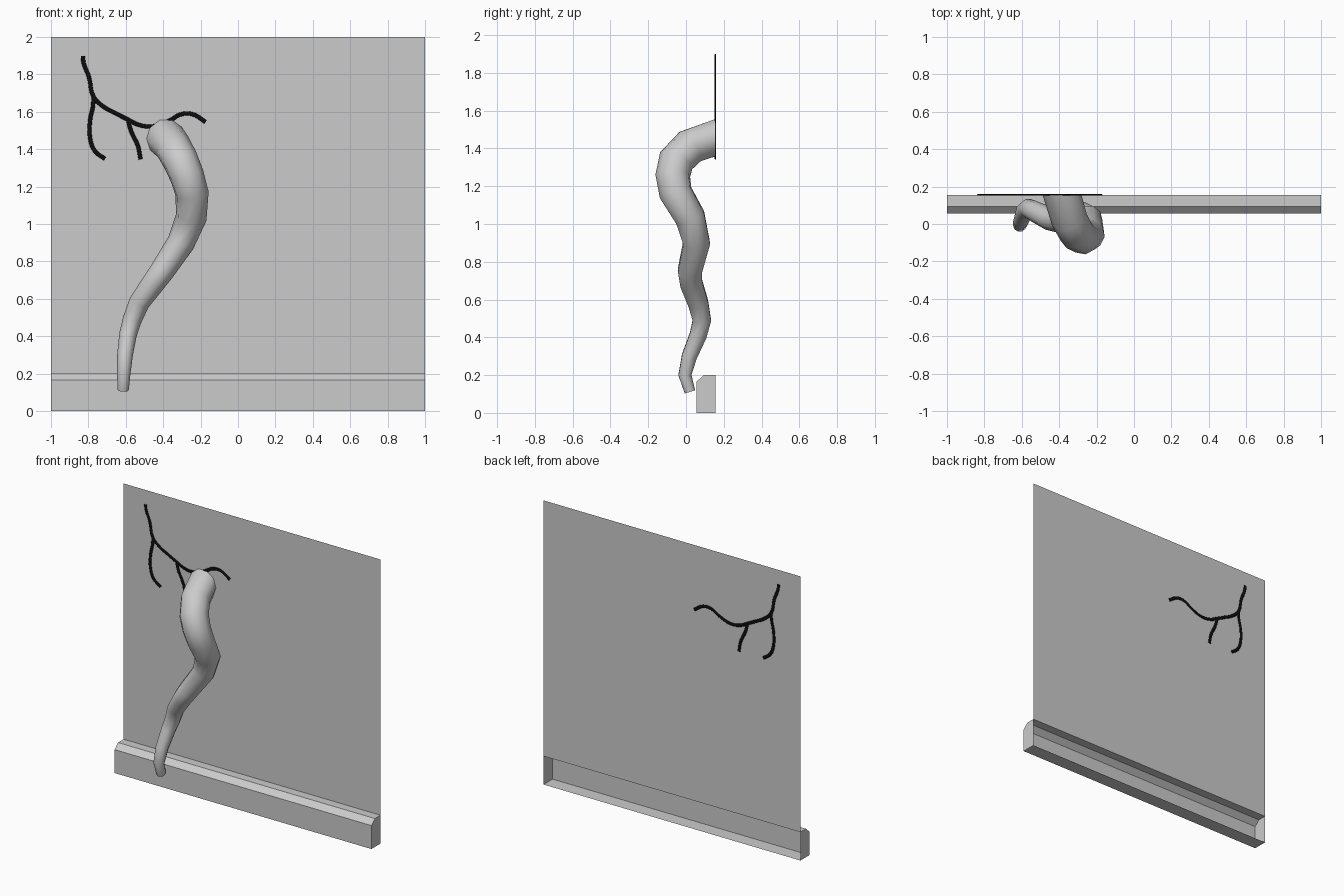
import bpy, bmesh, math
from mathutils import Vector

if "Cube" in bpy.data.objects:
    bpy.data.objects.remove(bpy.data.objects["Cube"])

WALL_Y = 0.156


def finish(name, bm, smooth=False):
    mesh = bpy.data.meshes.new(name)
    bm.to_mesh(mesh)
    bm.free()
    ob = bpy.data.objects.new(name, mesh)
    bpy.context.collection.objects.link(ob)
    if smooth:
        bpy.ops.object.select_all(action='DESELECT')
        ob.select_set(True)
        bpy.context.view_layer.objects.active = ob
        bpy.ops.object.shade_smooth_by_angle(angle=math.radians(50))
    return ob


# wall panel, a single sheet above the skirting
bm = bmesh.new()
bm.faces.new([bm.verts.new((x, WALL_Y, z))
              for x, z in ((-1, 0.2), (1, 0.2), (1, 2), (-1, 2))])
finish("wall", bm)

# skirting board: chamfered profile, capped ends, open towards the back
profile = [(WALL_Y, 0), (0.056, 0), (0.056, 0.165), (0.094, 0.2), (WALL_Y, 0.2)]
bm = bmesh.new()
left, right = [[bm.verts.new((x, y, z)) for y, z in profile] for x in (-1, 1)]
bm.faces.new(left[::-1])
bm.faces.new(right)
for i in range(len(profile) - 1):
    bm.faces.new((left[i], left[i + 1], right[i + 1], right[i]))
bmesh.ops.recalc_face_normals(bm, faces=bm.faces)
if left[1].link_faces[0].normal.x > 0:
    bmesh.ops.reverse_faces(bm, faces=bm.faces)
finish("skirting_board", bm)

# tentacle: x, y, z, radius from the wall down to the tip
path = [
    (-0.385, WALL_Y, 1.457, 0.104), (-0.345, 0.022, 1.41, 0.098),
    (-0.305, -0.052, 1.335, 0.096), (-0.272, -0.070, 1.255, 0.093),
    (-0.246, -0.055, 1.165, 0.090), (-0.250, 0.022, 1.035, 0.083),
    (-0.305, 0.056, 0.90, 0.074), (-0.405, 0.020, 0.75, 0.066),
    (-0.452, 0.028, 0.685, 0.062), (-0.528, 0.065, 0.58, 0.056),
    (-0.565, 0.084, 0.49, 0.051), (-0.588, 0.064, 0.41, 0.047),
    (-0.604, 0.018, 0.30, 0.042), (-0.611, -0.006, 0.20, 0.036),
    (-0.614, 0.021, 0.112, 0.030),
]
SIDES = 10
points = [Vector(p[:3]) for p in path]
bm = bmesh.new()
rings = []
tangent, u, v = Vector((0, -1, 0)), Vector((1, 0, 0)), Vector((0, 0, 1))
for i, p in enumerate(points):
    if i:
        ahead = (points[i + 1] - p).normalized() if i + 1 < len(points) else Vector()
        new = ((p - points[i - 1]).normalized() + ahead).normalized()
        turn = tangent.rotation_difference(new)
        u, v, tangent = turn @ u, turn @ v, new
    rings.append([bm.verts.new(p + path[i][3] * (u * math.cos(a) + v * math.sin(a)))
                  for a in (2 * math.pi * k / SIDES for k in range(SIDES))])
for a, b in zip(rings, rings[1:]):
    for k in range(SIDES):
        n = (k + 1) % SIDES
        bm.faces.new((a[k], a[n], b[n], b[k]))
bm.faces.new(rings[-1])
bmesh.ops.recalc_face_normals(bm, faces=bm.faces)
finish("tentacle", bm, smooth=True)

# black cracks: flattened tubes lying in the wall
black = bpy.data.materials.new("crack_black")
black.diffuse_color = (0.004, 0.004, 0.004, 1)
black.use_nodes = True
black.node_tree.nodes["Principled BSDF"].inputs["Base Color"].default_value = black.diffuse_color
cracks = {
    "main_crack": [(-0.83, 1.898), (-0.825, 1.86), (-0.797, 1.786), (-0.772, 1.68),
                   (-0.717, 1.626), (-0.658, 1.594), (-0.588, 1.558), (-0.53, 1.53),
                   (-0.455, 1.522), (-0.36, 1.556), (-0.31, 1.585), (-0.246, 1.588),
                   (-0.173, 1.545)],
    "left_crack_branch": [(-0.772, 1.68), (-0.776, 1.626), (-0.79, 1.56),
                          (-0.79, 1.455), (-0.765, 1.39), (-0.711, 1.348)],
    "middle_crack_branch": [(-0.588, 1.558), (-0.572, 1.497), (-0.535, 1.417),
                            (-0.521, 1.345)],
}
for name, pts in cracks.items():
    curve = bpy.data.curves.new(name, 'CURVE')
    curve.dimensions = '3D'
    curve.bevel_depth = 0.011
    curve.bevel_resolution = 2
    curve.resolution_u = 4
    curve.use_fill_caps = True
    spline = curve.splines.new('BEZIER')
    spline.bezier_points.add(len(pts) - 1)
    for bp, (x, z) in zip(spline.bezier_points, pts):
        bp.co = (x, 0, z)
        bp.handle_left_type = bp.handle_right_type = 'AUTO'
    curve.materials.append(black)
    ob = bpy.data.objects.new(name, curve)
    ob.location.y = WALL_Y
    ob.scale.y = 0.35
    bpy.context.collection.objects.link(ob)
